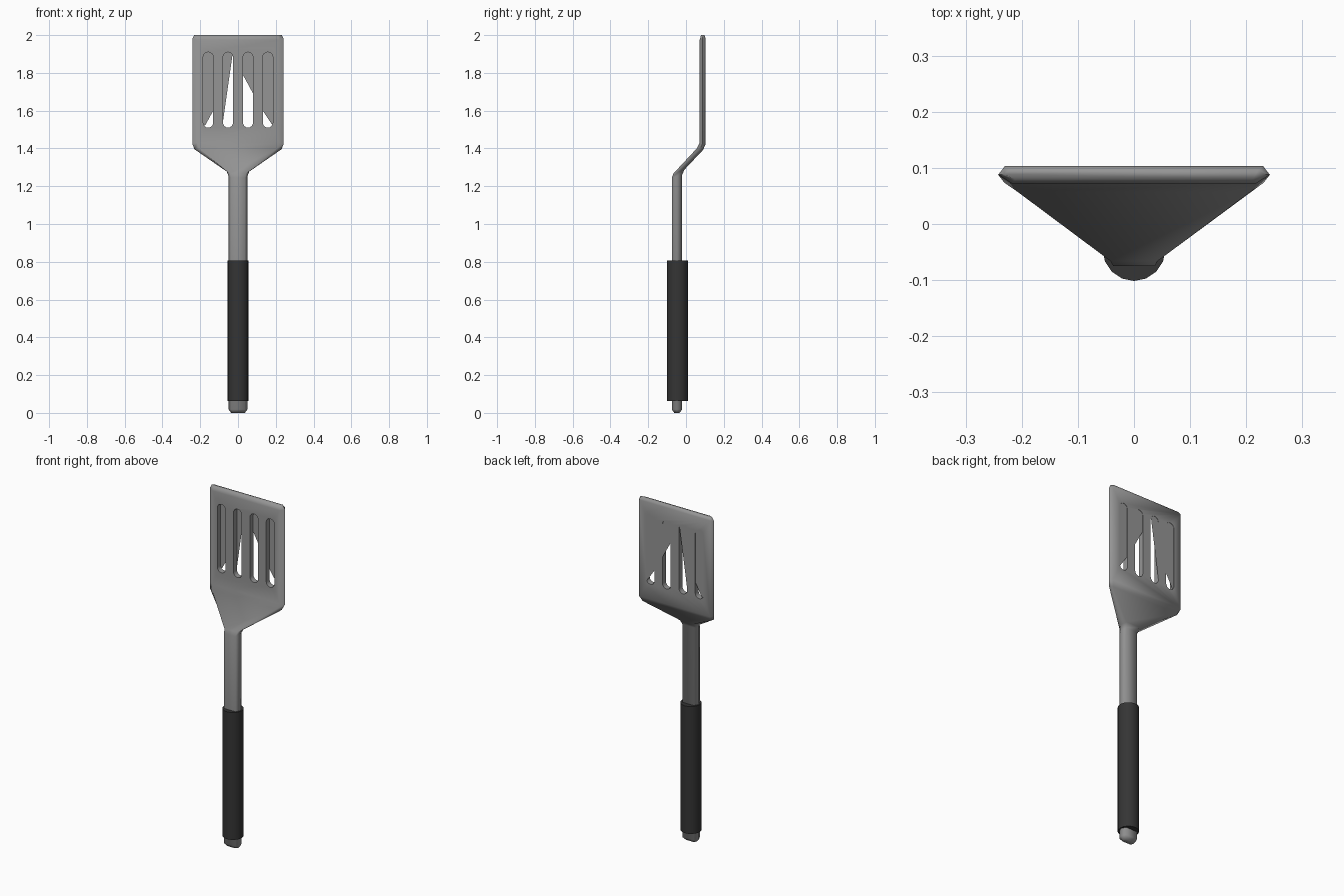
import bpy, bmesh, math

if "Cube" in bpy.data.objects:
    bpy.data.objects.remove(bpy.data.objects["Cube"])

STEEL = (.3, .3, .3, 1)
RUBBER = (.035, .035, .035, 1)

def finish(bm, name, color=None):
    bmesh.ops.recalc_face_normals(bm, faces=bm.faces)
    me = bpy.data.meshes.new(name)
    bm.to_mesh(me)
    bm.free()
    ob = bpy.data.objects.new(name, me)
    bpy.context.collection.objects.link(ob)
    if color:
        mat = bpy.data.materials.new(name + "_mat")
        mat.diffuse_color = color
        mat.use_nodes = True
        mat.node_tree.nodes["Principled BSDF"].inputs["Base Color"].default_value = mat.diffuse_color
        me.materials.append(mat)
    return ob

def activate(ob):
    bpy.ops.object.select_all(action='DESELECT')
    ob.select_set(True)
    bpy.context.view_layer.objects.active = ob

def smooth_it(ob, degrees):
    activate(ob)
    bpy.ops.object.shade_smooth_by_angle(angle=math.radians(degrees))

def loft(bm, rings):
    vs = [[bm.verts.new(p) for p in r] for r in rings]
    n = len(vs[0])
    for a, b in zip(vs, vs[1:]):
        for i in range(n):
            j = (i + 1) % n
            bm.faces.new((a[i], a[j], b[j], b[i]))
    bm.faces.new(vs[0])
    bm.faces.new(vs[-1])

# Six-sided section: half width, front inset, back inset, front (y,z), back (y,z)
def ring(w, ci, bi, f, b):
    m = ((f[0] + b[0]) / 2, (f[1] + b[1]) / 2)
    return [(-w, *m), (-w + ci, *f), (w - ci, *f), (w, *m), (w - bi, *b), (-w + bi, *b)]

# Steel body: shaft, cranked neck and flat blade in one loft
bm = bmesh.new()
loft(bm, [
    ring(.036, .012, .012, (-.062, 0), (-.034, 0)),
    ring(.050, .013, .013, (-.075, .018), (-.020, .018)),
    ring(.050, .013, .013, (-.075, 1.245), (-.020, 1.262)),
    ring(.060, .018, .016, (-.066, 1.268), (-.008, 1.288)),
    ring(.231, .024, .013, (.057, 1.400), (.090, 1.392)),
    ring(.242, .025, .012, (.072, 1.430), (.1035, 1.422)),
    ring(.242, .025, .012, (.072, 1.975), (.1035, 1.985)),
    ring(.232, .020, .010, (.080, 2.0), (.097, 2.0)),
])
body = finish(bm, "blade_and_shaft", STEEL)

# Four round-ended slots cut through the blade
bm = bmesh.new()
R, Z0, Z1 = .0265, 1.51, 1.91
for cx in (-.158, -.053, .053, .158):
    prof = []
    for cz, start in ((Z1 - R, 0), (Z0 + R, math.pi)):
        for k in range(9):
            a = start + math.pi * k / 8
            prof.append((cx + R * math.cos(a), cz + R * math.sin(a)))
    loft(bm, [[(x, y, z) for x, z in prof] for y in (.03, .15)])
cutter = finish(bm, "slot_cutter")
cutter.hide_render = True
mod = body.modifiers.new("slots", 'BOOLEAN')
mod.operation = 'DIFFERENCE'
mod.solver = 'EXACT'
mod.object = cutter
activate(body)
bpy.ops.object.modifier_apply(modifier=mod.name)
bpy.data.objects.remove(cutter)
smooth_it(body, 75)

# Thin webs partly closing the slots at the back face
bm = bmesh.new()
for poly in (
    [(-.185, 1.912), (-.131, 1.912), (-.131, 1.60), (-.175, 1.52), (-.185, 1.53)],
    [(-.080, 1.912), (-.027, 1.912), (-.080, 1.54)],
    [(.026, 1.912), (.080, 1.912), (.080, 1.69), (.026, 1.79)],
    [(.131, 1.912), (.185, 1.912), (.185, 1.52), (.131, 1.60)],
):
    bm.faces.new([bm.verts.new((x, .102, z)) for x, z in poly])
finish(bm, "slot_webs", STEEL)

# Dark round grip
bm = bmesh.new()
def circle(r, z, n=16):
    return [(r * math.sin(2 * math.pi * i / n), -.0455 - r * math.cos(2 * math.pi * i / n), z)
            for i in range(n)]
loft(bm, [circle(.056, .062), circle(.056, .806)])
smooth_it(finish(bm, "grip", RUBBER), 35)
